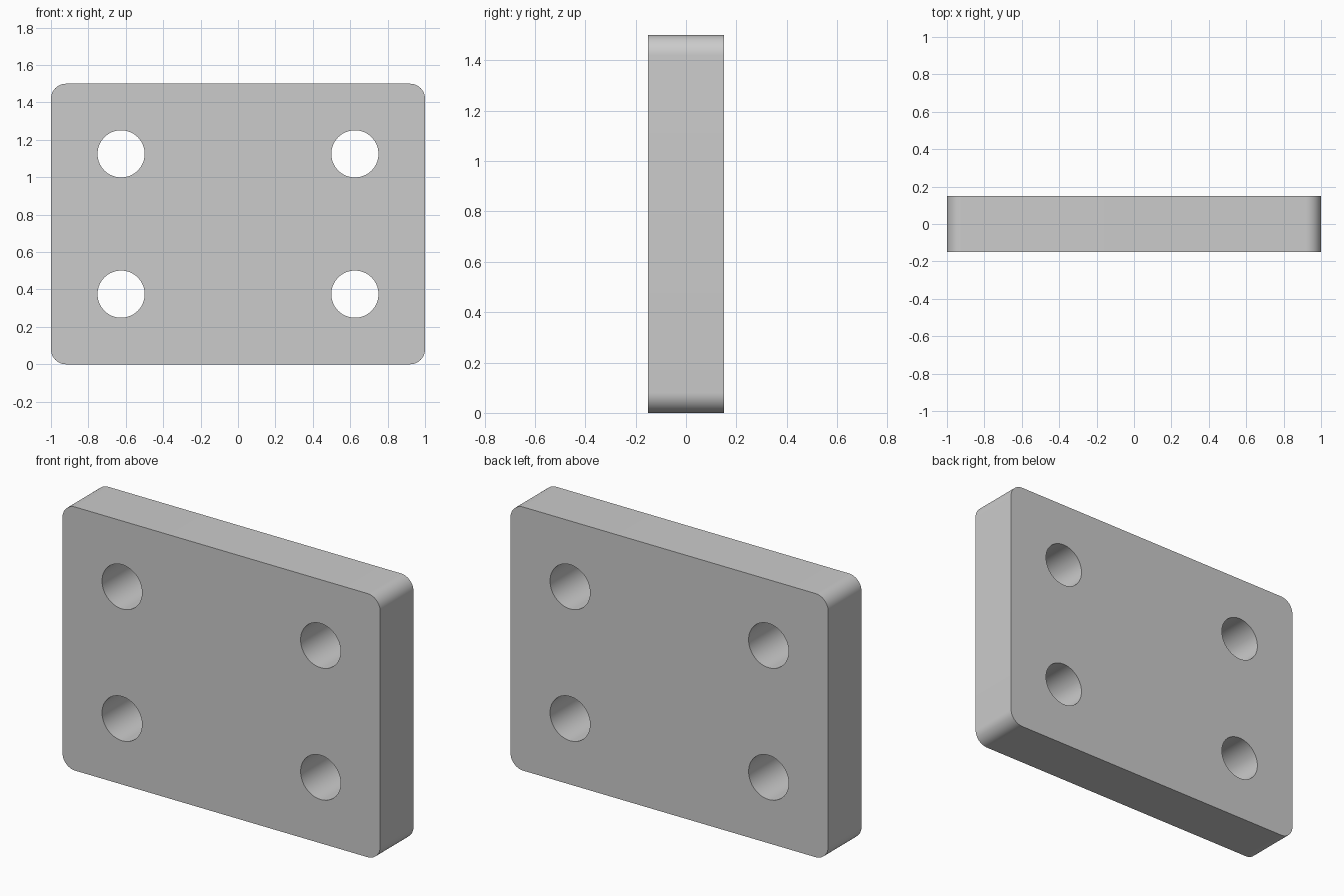
import bpy, bmesh
from math import sin, cos, pi, radians

if "Cube" in bpy.data.objects:
    bpy.data.objects.remove(bpy.data.objects["Cube"])

W, H, T = 2.0, 1.5, 0.3
CORNER_R, HOLE_R = 0.08, 0.126
HOLE_X, HOLE_Z = 0.625, 0.375   # hole offsets from the plate centre


def arc(cx, cy, r, start, sweep, n):
    return [(cx + r * cos(start + sweep * i / n), cy + r * sin(start + sweep * i / n))
            for i in range(n + 1)]


def add_loop(curve, pts):
    spline = curve.splines.new('POLY')
    spline.points.add(len(pts) - 1)
    for p, (x, y) in zip(spline.points, pts):
        p.co = (x, y, 0, 1)
    spline.use_cyclic_u = True


# Filled profile: rounded rectangle with four round holes
curve = bpy.data.curves.new("plate_profile", 'CURVE')
curve.dimensions = '2D'
curve.fill_mode = 'BOTH'
curve.extrude = T / 2

outline = []
for k, (sx, sy) in enumerate([(1, 1), (-1, 1), (-1, -1), (1, -1)]):
    outline += arc(sx * (W / 2 - CORNER_R), sy * (H / 2 - CORNER_R),
                   CORNER_R, k * pi / 2, pi / 2, 12)
add_loop(curve, outline)
for sx in (-1, 1):
    for sy in (-1, 1):
        add_loop(curve, arc(sx * HOLE_X, sy * HOLE_Z, HOLE_R, 0, 2 * pi, 64)[:-1])

# Stand the plate upright on the ground
plate = bpy.data.objects.new("mounting_plate", curve)
bpy.context.collection.objects.link(plate)
plate.rotation_euler = (pi / 2, 0, 0)
plate.location = (0, 0, H / 2)
bpy.context.view_layer.objects.active = plate
plate.select_set(True)
bpy.ops.object.convert(target='MESH')
plate = bpy.context.object

# Weld caps to walls and face everything outward
bm = bmesh.new()
bm.from_mesh(plate.data)
bmesh.ops.remove_doubles(bm, verts=bm.verts, dist=1e-5)
bmesh.ops.recalc_face_normals(bm, faces=bm.faces)
bm.to_mesh(plate.data)
bm.free()
bpy.ops.object.shade_smooth_by_angle(angle=radians(30))
